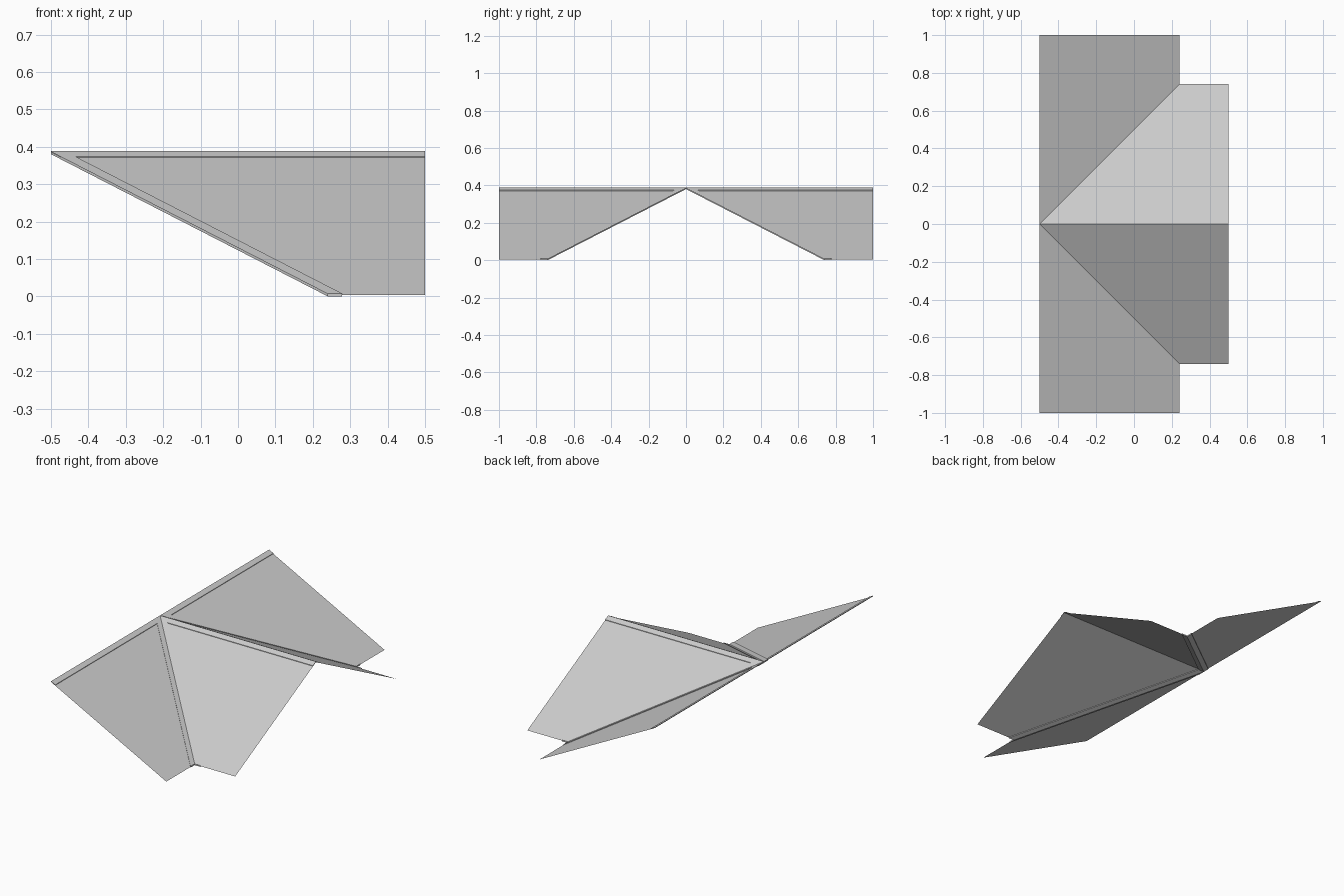
import bpy
import bmesh

cube = bpy.data.objects.get("Cube")
if cube:
    bpy.data.objects.remove(cube, do_unlink=True)

# Main dimensions
BACK, EAVE, FRONT = -0.5, 0.24, 0.5      # x of main ridge, main eave, gable end
RUN = EAVE - BACK                        # horizontal run of every slope
EAVE_Z, RIDGE_Z = 0.004, 0.384
CAP, VALLEY, LIFT = 0.027, 0.038, 0.004  # strip widths and strip thickness

grey = bpy.data.materials.new("roof_grey")
grey.use_nodes = True
colour = (0.6, 0.6, 0.6, 1)
grey.diffuse_color = colour
grey.node_tree.nodes["Principled BSDF"].inputs["Base Color"].default_value = colour


def main_slope(x, y):
    return RIDGE_Z - (RIDGE_Z - EAVE_Z) * (x - BACK) / RUN


def gable_slope(x, y):
    return RIDGE_Z - (RIDGE_Z - EAVE_Z) * y / RUN


def panel(name, outline, slope, low=0, high=0):
    """Sheet or thin plate following a slope, mirrored across y = 0."""
    bm = bmesh.new()
    top = [bm.verts.new((x, y, slope(x, y) + high)) for x, y in outline]
    bm.faces.new(top)
    if high > low:
        bottom = [bm.verts.new((x, y, slope(x, y) + low)) for x, y in outline]
        bm.faces.new(bottom[::-1])
        for i in range(len(top)):
            j = (i + 1) % len(top)
            bm.faces.new((top[i], bottom[i], bottom[j], top[j]))
    bm.normal_update()
    if bm.faces[:][0].normal.z < 0:
        bmesh.ops.reverse_faces(bm, faces=bm.faces[:])
    mesh = bpy.data.meshes.new(name)
    bm.to_mesh(mesh)
    bm.free()
    mesh.materials.append(grey)
    obj = bpy.data.objects.new(name, mesh)
    bpy.context.collection.objects.link(obj)
    mirror = obj.modifiers.new("mirror", "MIRROR")
    mirror.use_axis = (False, True, False)
    mirror.use_mirror_merge = False


# Roof sheets
apex, valley_end = (BACK, 0), (EAVE, RUN)
panel("main_roof", [apex, valley_end, (EAVE, 1), (BACK, 1)], main_slope)
panel("gable_roof", [apex, (FRONT, 0), (FRONT, RUN), valley_end], gable_slope)

# Ridge caps
panel("main_ridge_cap", [apex, (BACK + CAP, CAP), (BACK + CAP, 1), (BACK, 1)],
      main_slope, 0.001, LIFT)
panel("gable_ridge_cap", [apex, (FRONT, 0), (FRONT, CAP), (BACK + CAP, CAP)],
      gable_slope, 0.001, LIFT)

# Valley flashing, one wing on each slope
panel("valley_main_wing", [apex, valley_end, (EAVE, RUN + VALLEY), (BACK, VALLEY)],
      main_slope, -LIFT, LIFT)
panel("valley_gable_wing", [apex, (BACK + VALLEY, 0), (EAVE + VALLEY, RUN), valley_end],
      gable_slope, -LIFT, LIFT)
